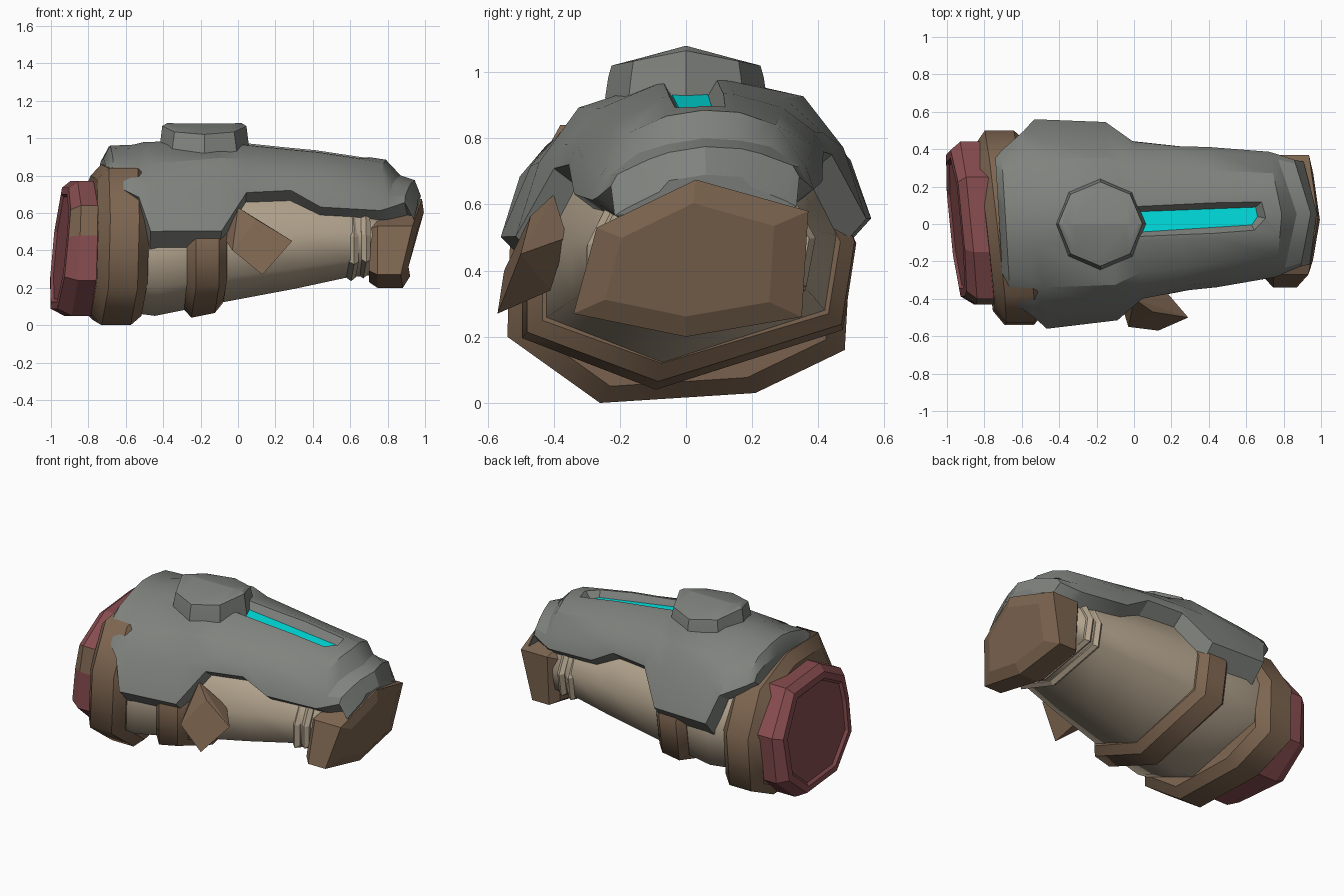
import bpy, bmesh, math

if "Cube" in bpy.data.objects:
    bpy.data.objects.remove(bpy.data.objects["Cube"])


def material(name, rgb):
    m = bpy.data.materials.new(name)
    m.diffuse_color = (*rgb, 1)
    m.use_nodes = True
    m.node_tree.nodes["Principled BSDF"].inputs["Base Color"].default_value = m.diffuse_color
    return m


GREY = material("grey armour", (0.215, 0.226, 0.208))
BROWN = material("brown leather", (0.205, 0.13, 0.08))
CREAM = material("cream cloth", (0.45, 0.37, 0.27))
RED = material("dark red", (0.25, 0.075, 0.08))
CYAN = material("cyan light", (0.0, 0.78, 0.78))


def finish(name, bm, mat, angle=None):
    bmesh.ops.recalc_face_normals(bm, faces=bm.faces)
    me = bpy.data.meshes.new(name)
    bm.to_mesh(me)
    bm.free()
    ob = bpy.data.objects.new(name, me)
    bpy.context.collection.objects.link(ob)
    me.materials.append(mat)
    if angle:
        bpy.ops.object.select_all(action='DESELECT')
        ob.select_set(True)
        bpy.context.view_layer.objects.active = ob
        bpy.ops.object.shade_smooth_by_angle(angle=math.radians(angle))
    return ob


def loft(name, rings, mat, angle=None, hoop=False):
    """Skin equal-length closed rings and cap both ends; hoops are smooth around, sharp across."""
    bm = bmesh.new()
    rows = [[bm.verts.new(p) for p in ring] for ring in rings]
    n = len(rows[0])
    for a, b in zip(rows, rows[1:]):
        for i in range(n):
            j = (i + 1) % n
            bm.faces.new((a[i], a[j], b[j], b[i])).smooth = hoop
    bm.faces.new(rows[0])
    bm.faces.new(rows[-1])
    for row in rows:
        for i in range(n):
            bm.edges.get((row[i], row[(i + 1) % n])).smooth = not hoop
    return finish(name, bm, mat, angle)


def axis_y(x):
    return 0.04 * (x + 0.5)


def arm_ring(x, bottom, top, w, yaw=0.06):
    h = top - bottom
    pts = [(-0.2, 0), (0.92, 0.22), (1, 0.54), (0.8, 0.82), (0, 1),
           (-0.8, 0.8), (-1, 0.5), (-1, 0.19)]
    return [(x - yaw * a * w, axis_y(x) + a * w, bottom + b * h) for a, b in pts]


def poly_rings(poly, stations, cz, yaw, tilt=0.0, point=0.0):
    """Scaled copies of a (y, z) polygon; stations hold x, scale, tilt weight."""
    return [[(x - yaw * y * s + t * (tilt * (z - cz) * s - point * abs(y) * s), y * s,
              cz + (z - cz) * s) for y, z in poly] for x, s, t in stations]


# Forearm sleeve
loft("forearm", [arm_ring(*s) for s in (
    (-0.68, 0.08, 0.80, 0.44), (-0.45, 0.05, 0.86, 0.47), (-0.10, 0.12, 0.84, 0.44),
    (0.30, 0.195, 0.79, 0.38), (0.58, 0.255, 0.74, 0.33), (0.74, 0.27, 0.68, 0.30))],
    CREAM, 75)

# Two raised wrist folds
for i, (x, b, w) in enumerate(((0.60, 0.235, 0.345), (0.665, 0.25, 0.345))):
    loft(f"wrist_fold_{i + 1}", [arm_ring(x - 0.025, b + 0.02, 0.70, w - 0.02),
                                 arm_ring(x, b, 0.71, w),
                                 arm_ring(x + 0.025, b + 0.02, 0.69, w - 0.02)], CREAM)

# Middle strap
loft("middle_strap", [arm_ring(x, b, t, w) for x, b, t, w in (
    (-0.30, 0.09, 0.82, 0.46), (-0.255, 0.04, 0.86, 0.505),
    (-0.13, 0.065, 0.85, 0.495), (-0.085, 0.12, 0.80, 0.45))], BROWN, hoop=True)

# Elbow band
band = [(-0.26, 0.0), (0.21, 0.03), (0.48, 0.16), (0.5, 0.5), (0.34, 0.76),
        (0, 0.86), (-0.38, 0.84), (-0.53, 0.57), (-0.54, 0.2)]
loft("elbow_band", poly_rings(band, ((-0.80, 0.86, 1), (-0.745, 1, 1), (-0.59, 1, 1),
                                     (-0.53, 0.88, 1)), 0.42, 0.11, 0.03), BROWN, hoop=True)

# Elbow cuff with a shallow recessed end and one brown patch on its front side
cuff = [(-0.2, 0.05), (0.2, 0.05), (0.41, 0.22), (0.44, 0.52), (0.25, 0.77),
        (-0.15, 0.77), (-0.40, 0.64), (-0.43, 0.48), (-0.43, 0.24)]
ob = loft("elbow_cuff", poly_rings(cuff, ((-0.72, 1, 0), (-0.89, 1, 0.5), (-0.95, 0.9, 1),
                                          (-0.955, 0.80, 1), (-0.94, 0.76, 1)),
                                   0.42, 0.1, 0.1), RED)
ob.data.materials.append(BROWN)
for f in ob.data.polygons:
    if f.center.y < -0.39 and 0.5 < f.center.z < 0.62 and f.center.x > -0.88:
        f.material_index = 1

# Wrist end block
hand = [(-0.27, 0.53), (0.03, 0.675), (0.37, 0.58), (0.35, 0.26), (0, 0.2), (-0.34, 0.27)]
loft("wrist_block", poly_rings(hand, ((0.70, 0.86, 0), (0.745, 1, 0), (0.93, 1, 1),
                                      (0.955, 0.72, 1)), 0.42, 0.0, 0.22, 0.08), BROWN)

# Angled side flap
bm = bmesh.new()
for p in ((0.10, -0.47, 0.565), (0.29, -0.50, 0.45), (0.13, -0.57, 0.27), (-0.03, -0.55, 0.40),
          (0.0, -0.40, 0.63), (-0.07, -0.42, 0.46), (0.17, -0.36, 0.50), (0.10, -0.41, 0.34)):
    bm.verts.new(p)
bmesh.ops.convex_hull(bm, input=bm.verts)
bmesh.ops.dissolve_limit(bm, angle_limit=0.2, verts=bm.verts, edges=bm.edges)
finish("side_flap", bm, BROWN)


# Armour shell: x, edge y, edge z, lip z, side y, side z, shoulder y, shoulder z, crest z, sweep
SHELL = (
    (-0.72, 0.36, 0.79, 0.72, 0.33, 0.83, 0.25, 0.86, 0.89, 0),
    (-0.685, 0.40, 0.77, 0.70, 0.36, 0.84, 0.26, 0.91, 0.96, 0),
    (-0.56, 0.50, 0.71, 0.65, 0.42, 0.80, 0.30, 0.89, 0.965, 0),
    (-0.50, 0.56, 0.53, 0.425, 0.47, 0.74, 0.34, 0.88, 0.98, 0),
    (-0.12, 0.53, 0.53, 0.425, 0.46, 0.75, 0.34, 0.91, 0.985, 0),
    (0.02, 0.42, 0.73, 0.65, 0.39, 0.80, 0.28, 0.905, 0.98, 0),
    (0.26, 0.385, 0.74, 0.66, 0.36, 0.80, 0.26, 0.88, 0.955, 0),
    (0.42, 0.375, 0.65, 0.57, 0.35, 0.76, 0.25, 0.86, 0.94, 0),
    (0.79, 0.335, 0.63, 0.56, 0.31, 0.70, 0.22, 0.83, 0.885, 0.15),
    (0.87, 0.32, 0.64, 0.56, 0.29, 0.70, 0.20, 0.765, 0.80, 0.28),
    (0.945, 0.285, 0.67, 0.58, 0.265, 0.705, 0.17, 0.745, 0.775, 0.25),
    (0.978, 0.275, 0.58, 0.555, 0.24, 0.60, 0.14, 0.645, 0.69, 0.2))


def shell_ring(x, ey, ez, lz, my, mz, sy, sz, cz, sweep):
    half = [(ey - 0.10, lz), (ey, ez), (my, mz), (sy, sz), (0.11, cz - 0.012)]
    inner = [(-0.17, cz - 0.13), (0.17, cz - 0.13)]
    pts = half + [(0, cz)] + [(-a, b) for a, b in reversed(half)] + inner
    return [(x - 0.06 * a - sweep * abs(a), axis_y(x) + a, b + 0.05 * a) for a, b in pts]


shell = loft("armour_shell", [shell_ring(*s) for s in SHELL], GREY, 27)


# Sloped groove cut into the shell, with a light strip on its floor
def floor_z(x):
    return 0.932 - 0.125 * x


strip = [(0.0, -0.045), (0.63, -0.005), (0.66, 0.04), (0.65, 0.09), (0.0, 0.065)]
rim = [(-0.05, -0.085), (0.65, -0.045), (0.71, 0.03), (0.69, 0.125), (-0.05, 0.10)]
cutter = loft("groove_cutter", [[(x, y, floor_z(x)) for x, y in strip],
                                [(x, y, floor_z(x) + 0.06) for x, y in rim],
                                [(x, y, floor_z(x) + 0.2) for x, y in rim]], GREY)
cutter.hide_render = True
cutter.hide_viewport = True
cut = shell.modifiers.new("groove", 'BOOLEAN')
cut.operation = 'DIFFERENCE'
cut.solver = 'EXACT'
cut.object = cutter
loft("light_strip", [[(x, y, floor_z(x) - 0.003) for x, y in strip],
                     [(x, y, floor_z(x) + 0.005) for x, y in strip]], CYAN)

# Octagonal boss whose top folds along a ridge
rings = []
for r, z, slope, squash in ((0.245, 0.92, 0, 1), (0.235, 0.985, 0, 1), (0.225, 1.065, 0.2, 1),
                            (0.20, 1.08, 0.27, 1), (0.19, 1.08, 0.27, 0.02)):
    ring = []
    for k in range(8):
        a = math.radians(45 * k)
        y = r * math.sin(a) * squash
        ring.append((-0.18 + r * math.cos(a), y, z - slope * abs(y)))
    rings.append(ring)
loft("top_boss", rings, GREY, 35)
